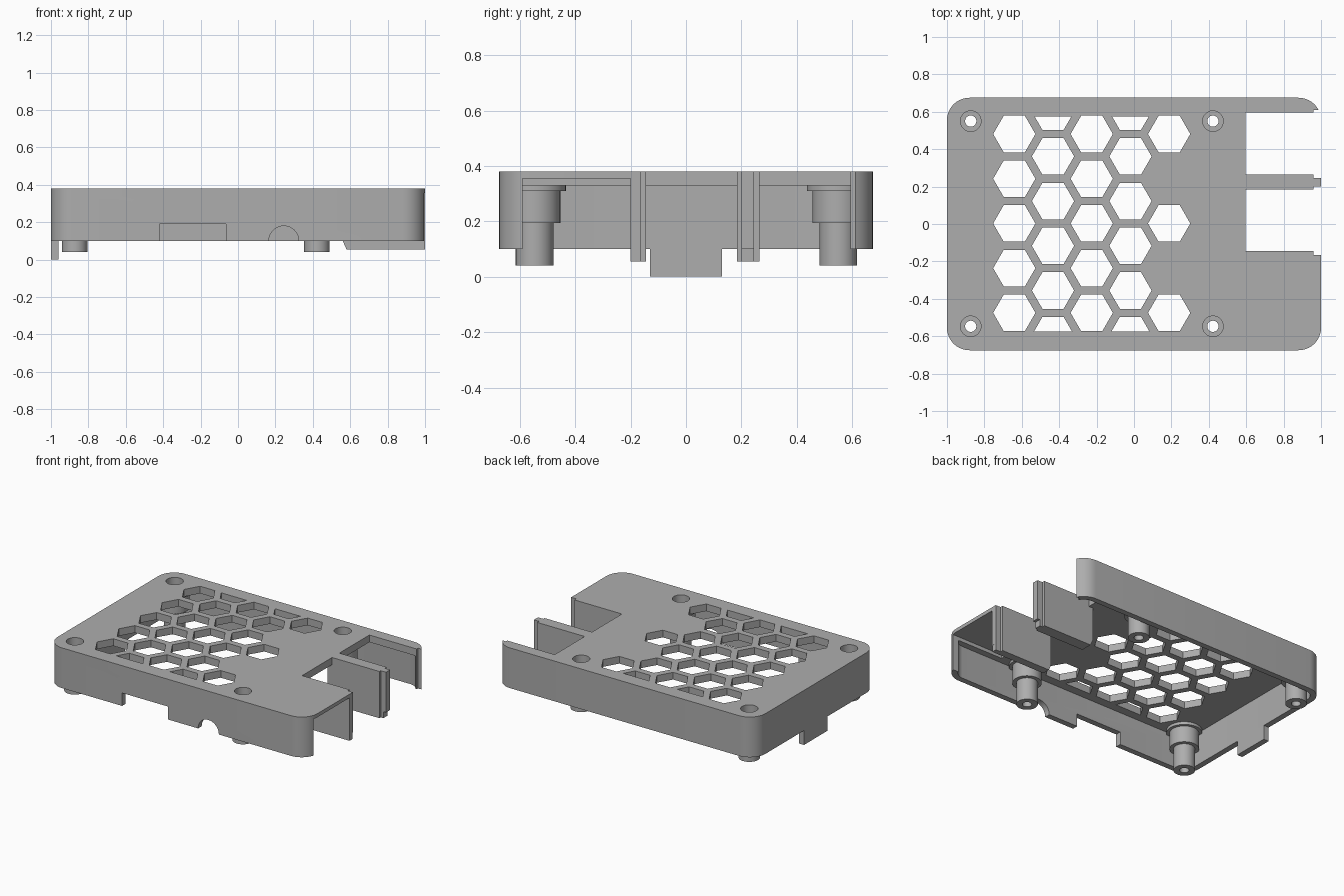
import bpy, bmesh, math

cube = bpy.data.objects.get("Cube")
if cube:
    bpy.data.objects.remove(cube, do_unlink=True)

GREY = (0.42, 0.42, 0.42, 1)
grey = bpy.data.materials.new("grey plastic")
grey.use_nodes = True
grey.diffuse_color = GREY
grey.node_tree.nodes["Principled BSDF"].inputs["Base Color"].default_value = GREY

BASE, TOP, PLATE = 0.10, 0.38, 0.05
HALF_X, HALF_Y, WALL = 1.0, 0.675, 0.04


def add_prism(bm, outline, low, high, axis="z"):
    """Extrude a 2D outline along z (outline is x, y) or y (outline is x, z)."""
    def place(p, h):
        return (p[0], p[1], h) if axis == "z" else (p[0], h, p[1])
    bottom = [bm.verts.new(place(p, low)) for p in outline]
    top = [bm.verts.new(place(p, high)) for p in outline]
    bm.faces.new(bottom[::-1])
    bm.faces.new(top)
    for i in range(len(outline)):
        j = (i + 1) % len(outline)
        bm.faces.new((bottom[i], bottom[j], top[j], top[i]))


def make(name, *prisms):
    bm = bmesh.new()
    for prism in prisms:
        add_prism(bm, *prism)
    bmesh.ops.recalc_face_normals(bm, faces=bm.faces)
    mesh = bpy.data.meshes.new(name)
    bm.to_mesh(mesh)
    bm.free()
    obj = bpy.data.objects.new(name, mesh)
    mesh.materials.append(grey)
    bpy.context.collection.objects.link(obj)
    return obj


def combine(target, *prisms, operation="DIFFERENCE"):
    tool = make("cutter", *prisms)
    mod = target.modifiers.new("shape", "BOOLEAN")
    mod.operation, mod.solver, mod.object = operation, "EXACT", tool
    bpy.context.view_layer.objects.active = target
    bpy.ops.object.modifier_apply(modifier=mod.name)
    bpy.data.objects.remove(tool, do_unlink=True)


def rect(x0, x1, y0, y1):
    return [(x0, y0), (x1, y0), (x1, y1), (x0, y1)]


def circle(cx, cy, r, n=40):
    return [(cx + r * math.cos(math.tau * i / n), cy + r * math.sin(math.tau * i / n))
            for i in range(n)]


def rounded(hx, hy, r, n=10):
    pts = []
    for k, (sx, sy) in enumerate([(1, 1), (-1, 1), (-1, -1), (1, -1)]):
        for i in range(n + 1):
            a = math.pi / 2 * (k + i / n)
            pts.append((sx * (hx - r) + r * math.cos(a), sy * (hy - r) + r * math.sin(a)))
    return pts


# Hollow lid shell with rounded corners
shell = make("case_shell", (rounded(HALF_X, HALF_Y, 0.12), BASE, TOP))
combine(shell, (rounded(HALF_X - WALL, HALF_Y - WALL, 0.08), -0.1, TOP - PLATE))

# Two open port bays through plate and right wall, each slightly wider at the rim
bays = [(-0.145, 0.185), (0.265, 0.595)]
for low, high in bays:
    combine(shell, (rect(0.595, 1.1, low, high), -0.1, 0.5))
    combine(shell, (rect(0.96, 1.1, low - 0.02, high + 0.015), -0.1, 0.5))

# Closed-top port in the right wall, relieved into the plate
combine(shell, (rect(0.595, 1.1, -0.59, -0.20), -0.1, 0.355))

# Front wall: rectangular slot and round cable notch
combine(shell, (rect(-0.42, -0.065, -0.1, 0.19), -0.8, -0.60, "y"))
combine(shell, (circle(0.245, BASE, 0.08), -0.8, -0.60, "y"))

# Honeycomb vents, clipped along the front and back
HEX, PITCH, LIMIT = 0.113, 0.239, 0.575
vents = []
for col in range(5):
    cx = -0.64 + col * 0.207
    if col % 2:
        rows = [-2.5, -1.5, -0.5, 0.5, 1.5, 2.5]
    else:
        rows = [-2, 0, 2] if col == 4 else [-2, -1, 0, 1, 2]
    for row in rows:
        hexagon = circle(cx, 0.003 + row * PITCH, HEX, 6)
        if abs(row) > 2.2:
            s = math.copysign(1, row)
            inner = 0.003 + row * PITCH - s * HEX * math.sqrt(3) / 2
            slope = (LIMIT - abs(inner)) / math.sqrt(3)
            a, b = HEX / 2, HEX / 2 + slope
            hexagon = [(cx - a, inner), (cx + a, inner), (cx + b, s * LIMIT), (cx - b, s * LIMIT)]
        vents.append((hexagon, 0.25, 0.5))
combine(shell, *vents)

# Screw holes through the plate
screws = [(x, y) for x in (-0.873, 0.422) for y in (-0.547, 0.55)]
combine(shell, *[(circle(x, y, 0.055), 0.25, 0.5) for x, y in screws])

# Stepped hollow screw posts with a collar under the plate
for i, (x, y) in enumerate(screws):
    post = make(f"screw_post_{i + 1}", (circle(x, y, 0.068), 0.04, 0.33))
    combine(post, (circle(x, y, 0.093), 0.195, 0.33), operation="UNION")
    combine(post, (circle(x, y, 0.113), 0.31, 0.335), operation="UNION")
    combine(post, (circle(x, y, 0.055), 0.10, 0.5))
    combine(post, (circle(x, y, 0.03), -0.1, 0.5))
    # Trim the collar where it would poke through the outer walls
    combine(post, (rounded(0.99, 0.665, 0.11), -0.1, 0.5), operation="INTERSECT")


# Port divider walls with a chamfered lower inner corner
def divider_profile(end):
    return [(0.56, BASE), (0.58, 0.055), (end, 0.055), (end, TOP - 0.001), (0.60, TOP - 0.001),
            (0.60, TOP - PLATE), (0.56, TOP - PLATE)]


port_wall = make("port_side_wall", (divider_profile(0.999), -0.20, -0.145, "y"))
combine(port_wall, (rect(0.96, 1.1, -0.165, -0.1), -0.1, 0.5))
divider = make("port_divider", (divider_profile(0.98), 0.185, 0.265, "y"))
combine(divider, (rect(0.96, 1.1, 0.10, 0.20), -0.1, 0.5), (rect(0.96, 1.1, 0.245, 0.35), -0.1, 0.5))

# Locating tab under the left wall
tab = make("locating_tab", (rect(-HALF_X, -HALF_X + WALL, -0.13, 0.13), 0.0, BASE))

# Smooth round surfaces, keep edges crisp
bpy.ops.object.select_all(action="DESELECT")
for obj in bpy.context.collection.objects:
    if obj.type == "MESH" and grey.name in obj.data.materials:
        obj.select_set(True)
        bpy.context.view_layer.objects.active = obj
bpy.ops.object.shade_smooth_by_angle(angle=math.radians(30))
